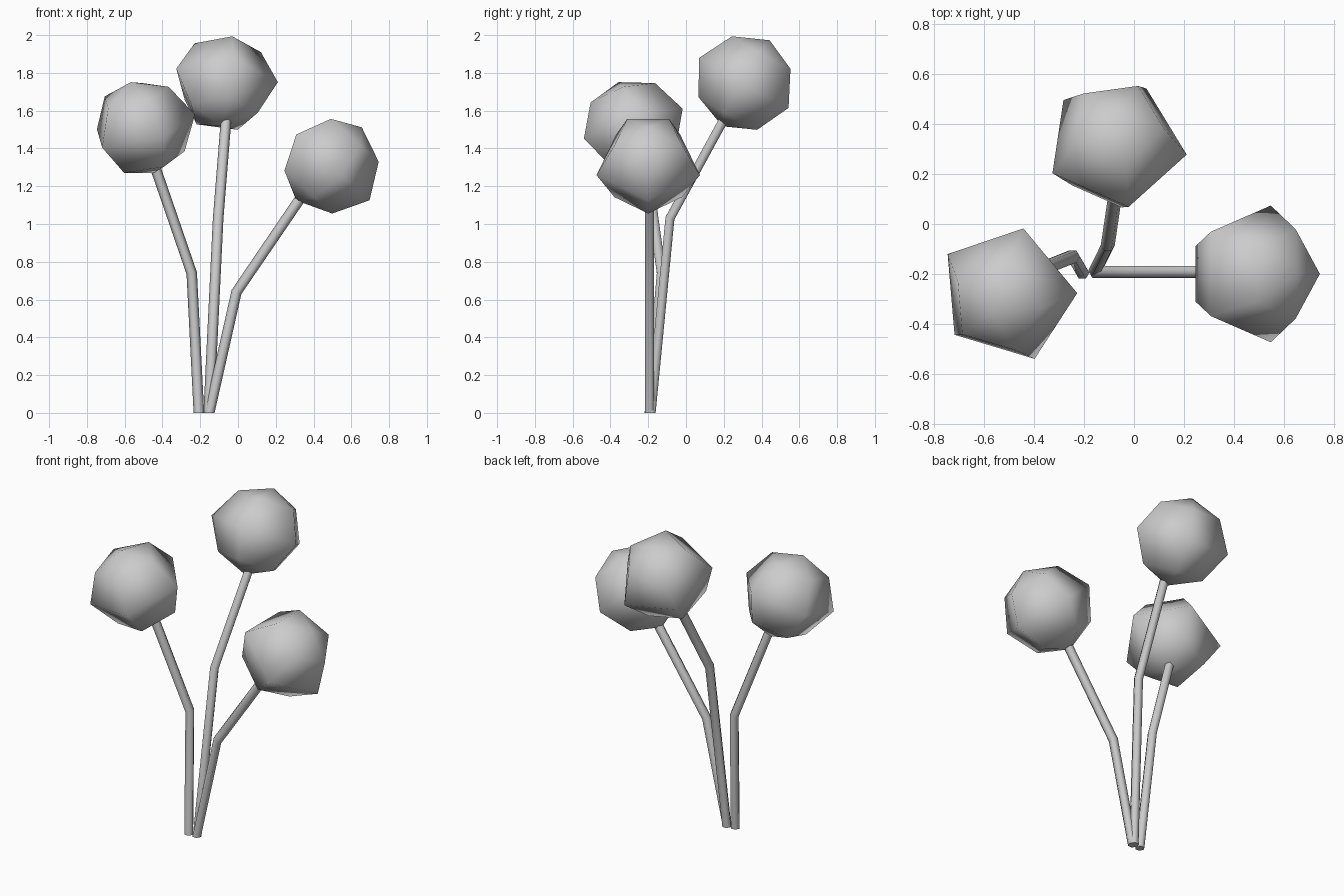
import bpy, bmesh, math
from mathutils import Vector

if "Cube" in bpy.data.objects:
    bpy.data.objects.remove(bpy.data.objects["Cube"])


def frame(axis, hint):
    """Two unit vectors perpendicular to the axis, the first near the hint."""
    a = Vector(axis).normalized()
    u = Vector(hint)
    u = (u - a * u.dot(a)).normalized()
    return a, u, a.cross(u)


def add_ring(bm, c, u, v, r, n):
    return [bm.verts.new(c + r * (u * math.cos(2 * math.pi * i / n) + v * math.sin(2 * math.pi * i / n)))
            for i in range(n)]


def bridge(bm, a, b):
    n = len(a)
    for i in range(n):
        bm.faces.new((a[i], a[(i + 1) % n], b[(i + 1) % n], b[i]))


def finish(bm, name):
    bmesh.ops.recalc_face_normals(bm, faces=bm.faces)
    for f in bm.faces:
        f.smooth = len(f.verts) < 5
    me = bpy.data.meshes.new(name)
    bm.to_mesh(me)
    bm.free()
    bpy.context.collection.objects.link(bpy.data.objects.new(name, me))


def ball(name, center, axis, hint):
    """Five-sided ball: two poles and three rings."""
    bm = bmesh.new()
    c = Vector(center)
    a, u, v = frame(axis, hint)
    rings = [add_ring(bm, c + a * h, u, v, r, 5)
             for r, h in ((0.188, -0.184), (0.288, 0), (0.188, 0.184))]
    bridge(bm, rings[0], rings[1])
    bridge(bm, rings[1], rings[2])
    for ring, h in ((rings[0], -0.26), (rings[2], 0.26)):
        pole = bm.verts.new(c + a * h)
        for i in range(5):
            bm.faces.new((ring[i], ring[(i + 1) % 5], pole))
    finish(bm, name)


def stem(name, points, r=0.028, n=6):
    """Bent tube, level at the base."""
    bm = bmesh.new()
    p = [Vector(q) for q in points]
    d1, d2 = (p[1] - p[0]).normalized(), (p[2] - p[1]).normalized()
    rings = []
    for c, d in zip(p, (Vector((0, 0, 1)), d1 + d2, d2)):
        a, u, v = frame(d, (1, 0, 0))
        rings.append(add_ring(bm, c, u, v, r, n))
    bridge(bm, rings[0], rings[1])
    bridge(bm, rings[1], rings[2])
    bm.faces.new(rings[0])
    bm.faces.new(rings[2])
    finish(bm, name)


# Balls: centre, axis, direction of one equator corner
ball("left_ball", (-0.507, -0.28, 1.51), (-0.23, -0.30, 0.93), (0.282, 0, 0.08))
ball("back_ball", (-0.074, 0.318, 1.745), (0.05, 0.48, 0.875), (0.289, -0.038, 0.01))
ball("right_ball", (0.482, -0.2, 1.318), (0.667, 0, 0.744), (0.745, 0, -0.667))

# Stems: base, bend, end inside the ball
stem("left_stem", [(-0.207, -0.195, 0), (-0.245, -0.13, 0.74), (-0.445, -0.21, 1.32)])
stem("back_stem", [(-0.155, -0.185, 0), (-0.105, -0.085, 1.03), (-0.06, 0.22, 1.59)])
stem("right_stem", [(-0.152, -0.193, 0), (-0.008, -0.193, 0.64), (0.36, -0.193, 1.18)])
